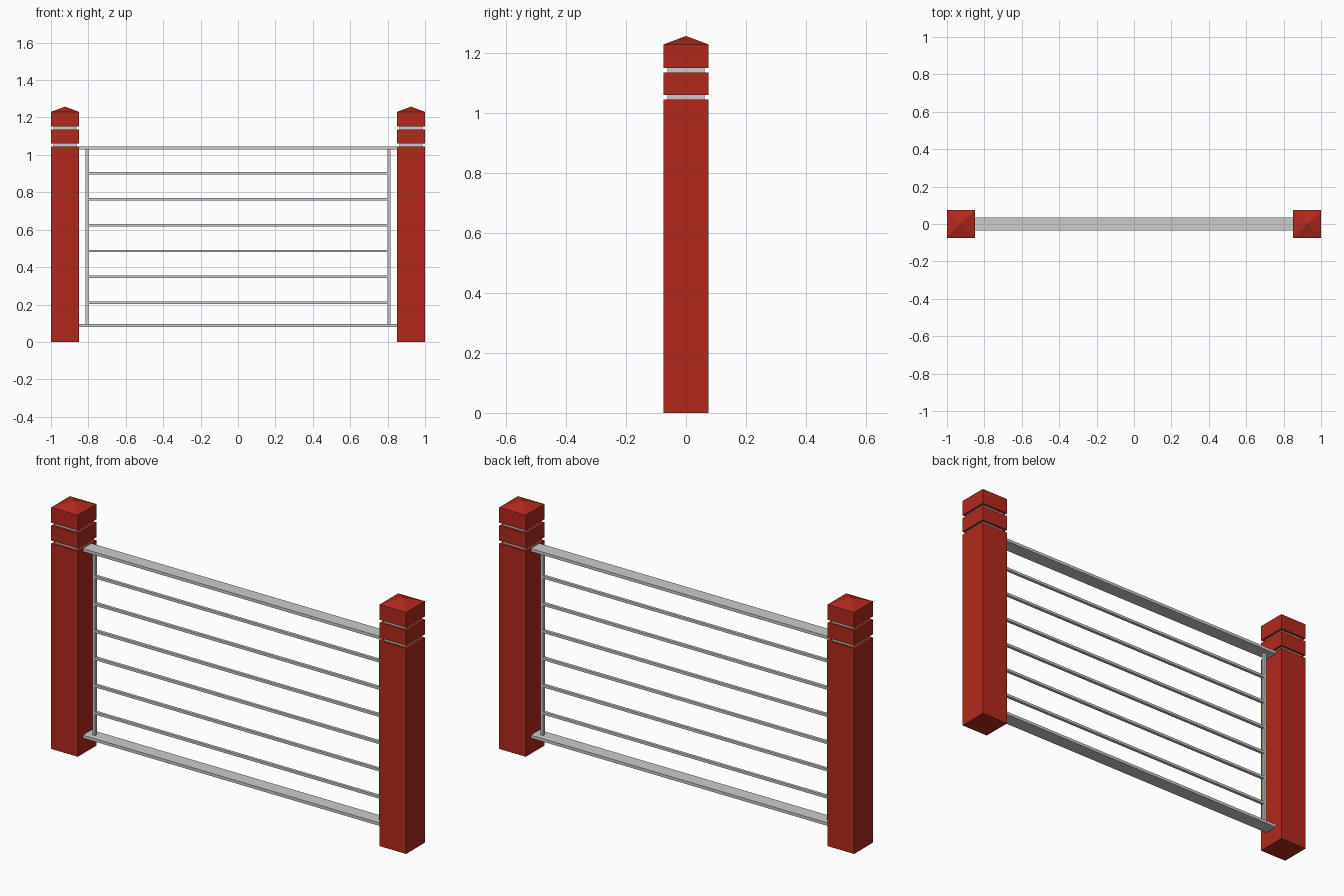
import bpy, bmesh

if "Cube" in bpy.data.objects:
    bpy.data.objects.remove(bpy.data.objects["Cube"])

red = bpy.data.materials.new("red_paint")
red.diffuse_color = (0.45, 0.022, 0.012, 1)
red.use_nodes = True
red.node_tree.nodes["Principled BSDF"].inputs["Base Color"].default_value = red.diffuse_color


def box(name, x, y, z, mat=None, peak=None):
    """Box from (min, max) ranges; peak turns its top into a pyramid."""
    bm = bmesh.new()
    bmesh.ops.create_cube(bm, size=1)
    for v in bm.verts:
        v.co = [r[0] + (c + 0.5) * (r[1] - r[0]) for c, r in zip(v.co, (x, y, z))]
    if peak:
        top = max(bm.faces, key=lambda f: f.calc_center_median().z)
        apex = bmesh.ops.poke(bm, faces=[top])["verts"][0]
        apex.co.z = peak
    me = bpy.data.meshes.new(name)
    bm.to_mesh(me)
    bm.free()
    ob = bpy.data.objects.new(name, me)
    bpy.context.collection.objects.link(ob)
    if mat:
        me.materials.append(mat)
    return ob


def square(name, cx, half, z, mat=None, peak=None):
    return box(name, (cx - half, cx + half), (-half, half), z, mat, peak)


# Posts: shaft, grey recessed grooves, collar and pyramid cap
for side, cx in (("left", -0.925), ("right", 0.925)):
    square(side + "_post_shaft", cx, 0.075, (0, 1.046), red)
    square(side + "_lower_groove", cx, 0.0625, (1.046, 1.061))
    square(side + "_post_collar", cx, 0.075, (1.061, 1.137), red)
    square(side + "_upper_groove", cx, 0.0625, (1.137, 1.152))
    square(side + "_post_cap", cx, 0.075, (1.152, 1.23), red, peak=1.258)

# Wide flat rails
for name, z in (("bottom_rail", 0.08), ("top_rail", 1.03)):
    box(name, (-0.85, 0.85), (-0.035, 0.035), (z, z + 0.015))

# Uprights between the rails
for name, cx in (("left_upright", -0.8075), ("right_upright", 0.8075)):
    box(name, (cx - 0.0075, cx + 0.0075), (-0.0075, 0.0075), (0.095, 1.03))

# Thin horizontal bars
for i in range(6):
    z = 0.209 + i * 0.1386
    box(f"bar_{i + 1}", (-0.80, 0.80), (-0.0075, 0.0075), (z - 0.0065, z + 0.0065))
